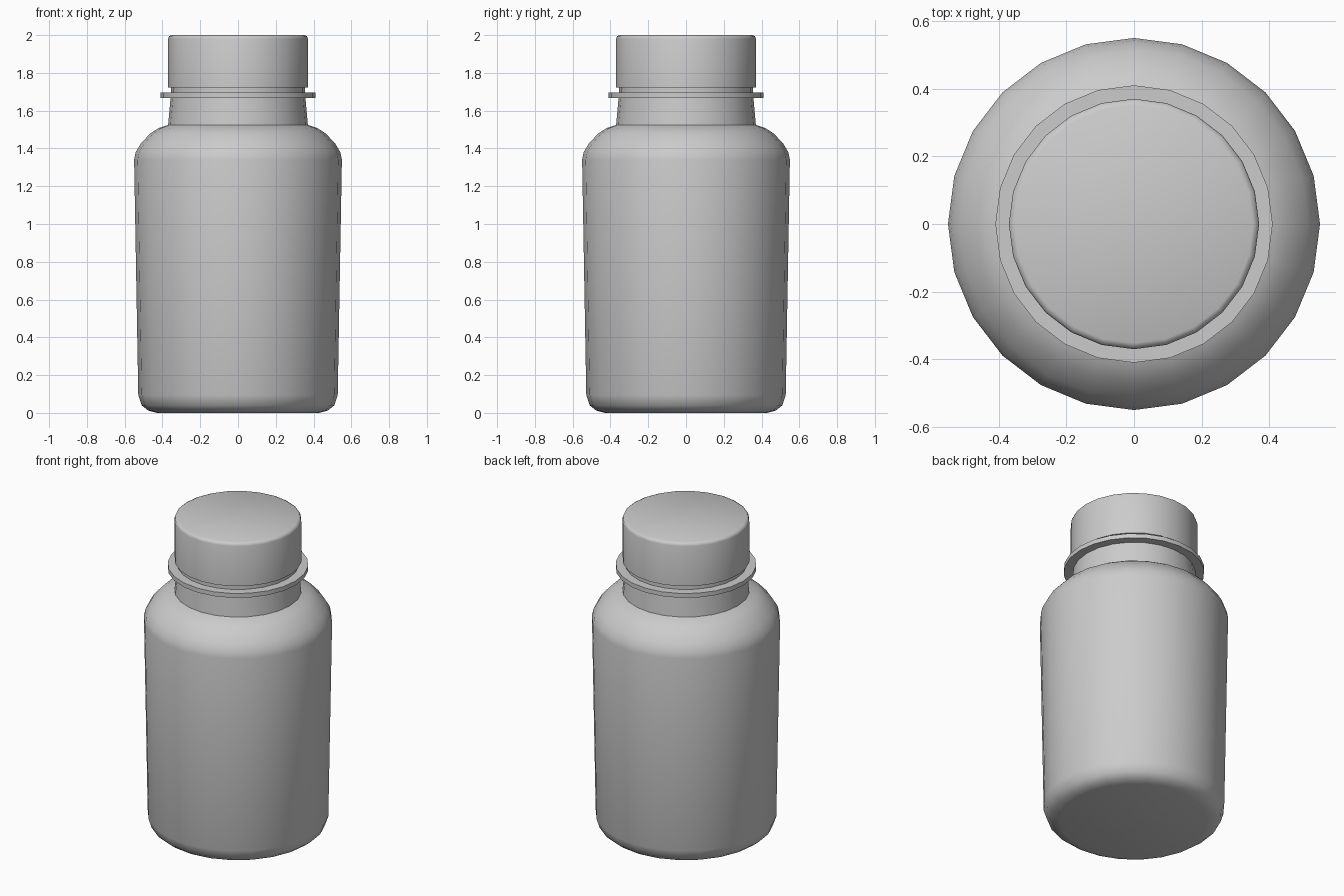
import bpy, bmesh, math

if "Cube" in bpy.data.objects:
    bpy.data.objects.remove(bpy.data.objects["Cube"])

SIDES = 24


def lathe(name, profile, angle=40):
    """Revolve (radius, height) points round z and cap both ends."""
    bm = bmesh.new()
    rings = []
    for r, z in profile:
        rings.append([bm.verts.new((r * math.cos(2 * math.pi * i / SIDES),
                                    r * math.sin(2 * math.pi * i / SIDES), z))
                      for i in range(SIDES)])
    for a, b in zip(rings, rings[1:]):
        for i in range(SIDES):
            j = (i + 1) % SIDES
            bm.faces.new((a[i], a[j], b[j], b[i]))
    bm.faces.new(rings[0][::-1])
    bm.faces.new(rings[-1])
    mesh = bpy.data.meshes.new(name)
    bm.to_mesh(mesh)
    bm.free()
    obj = bpy.data.objects.new(name, mesh)
    bpy.context.collection.objects.link(obj)
    bpy.ops.object.select_all(action='DESELECT')
    obj.select_set(True)
    bpy.context.view_layer.objects.active = obj
    bpy.ops.object.shade_smooth_by_angle(angle=math.radians(angle))
    return obj


# Bottle: rounded base, tapered wall, round shoulder, neck and collar
lathe("bottle", [
    (0.43, 0.0), (0.475, 0.012), (0.51, 0.04), (0.528, 0.095),
    (0.55, 1.34), (0.542, 1.38), (0.515, 1.425), (0.464, 1.48),
    (0.42, 1.508), (0.37, 1.525),
    (0.357, 1.667), (0.41, 1.667), (0.41, 1.695), (0.355, 1.695),
    (0.355, 1.73)])

# Screw cap with a small rounded top edge
lathe("cap", [
    (0.37, 1.723), (0.37, 1.98), (0.366, 1.993), (0.352, 2.0)], angle=50)
